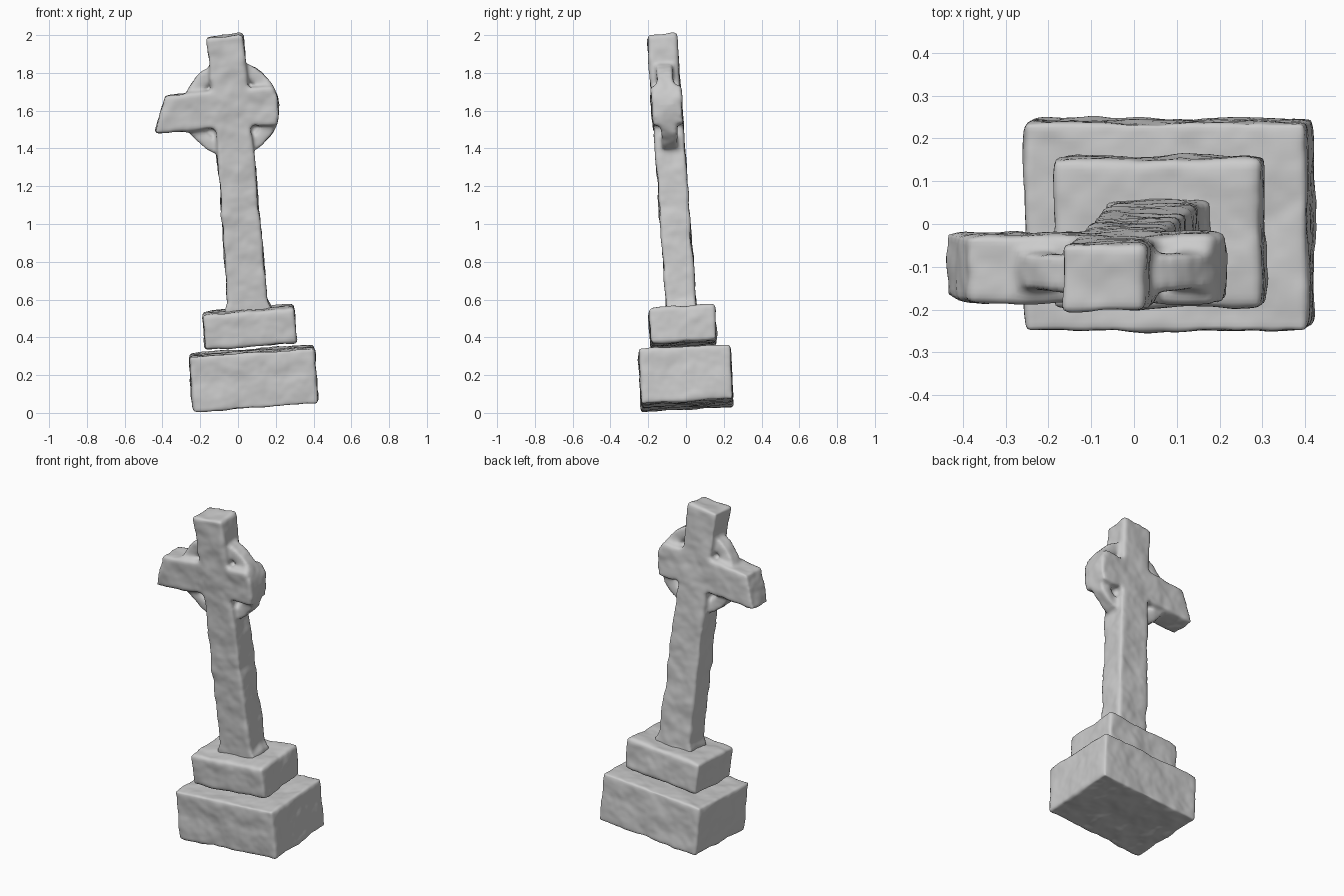
import bpy, bmesh
from math import radians, cos, sin, tau
from mathutils import Matrix

if "Cube" in bpy.data.objects:
    bpy.data.objects.remove(bpy.data.objects["Cube"])

# Shared noise for the weathered stone surface
grain = bpy.data.textures.new("stone_grain", 'CLOUDS')
grain.noise_scale = 0.13


def extrude_profile(bm, points, depth):
    """Add a closed x/z outline extruded symmetrically along y."""
    face = bm.faces.new([bm.verts.new((x, -depth / 2, z)) for x, z in points])
    new = bmesh.ops.extrude_face_region(bm, geom=[face])["geom"]
    verts = [v for v in new if isinstance(v, bmesh.types.BMVert)]
    bmesh.ops.translate(bm, verts=verts, vec=(0, depth, 0))


def add_ring(bm, outer, inner, depth, steps=48):
    """Add a rectangular-section ring standing in the x/z plane."""
    loops = []
    for i in range(steps):
        c, s = cos(tau * i / steps), sin(tau * i / steps)
        loops.append([bm.verts.new((r * c, y, r * s)) for r, y in (
            (outer, -depth / 2), (outer, depth / 2),
            (inner, depth / 2), (inner, -depth / 2))])
    for i in range(steps):
        a, b = loops[i], loops[(i + 1) % steps]
        for j in range(4):
            k = (j + 1) % 4
            bm.faces.new((a[j], a[k], b[k], b[j]))


def finish_stone(name, bm, location, tilt_x, tilt_y, voxel=0.012, rounding=6):
    """Turn a bmesh into a tilted, worn stone object."""
    bmesh.ops.recalc_face_normals(bm, faces=bm.faces)
    mesh = bpy.data.meshes.new(name)
    bm.to_mesh(mesh)
    bm.free()
    obj = bpy.data.objects.new(name, mesh)
    bpy.context.collection.objects.link(obj)
    obj.location = location
    obj.rotation_euler = (radians(tilt_x), radians(tilt_y), 0)
    remesh = obj.modifiers.new("fuse", 'REMESH')
    remesh.mode = 'VOXEL'
    remesh.voxel_size = voxel
    remesh.use_smooth_shade = True
    smooth = obj.modifiers.new("worn_edges", 'SMOOTH')
    smooth.factor = 0.5
    smooth.iterations = rounding
    bumps = obj.modifiers.new("weathering", 'DISPLACE')
    bumps.texture = grain
    bumps.strength = 0.022
    bumps.mid_level = 0.5
    return obj


def stone_block(name, size, location, tilt_x, tilt_y):
    bm = bmesh.new()
    bmesh.ops.create_cube(bm, size=1, matrix=Matrix.Diagonal((*size, 1)))
    return finish_stone(name, bm, location, tilt_x, tilt_y, rounding=8)


# Two stepped base blocks, slightly sunken to one side
stone_block("lower_base", (0.665, 0.485, 0.29), (0.083, 0.0, 0.184), 2.8, -4)
stone_block("upper_base", (0.485, 0.35, 0.19), (0.06, -0.018, 0.453), 3.5, -4.5)

# Leaning ringed cross with a broken right arm, origin at the arm crossing
bm = bmesh.new()
outline = [(-0.125, -1.1), (-0.12, -1.055), (-0.106, -1.02), (-0.095, -0.25),
           (-0.095, -0.095), (-0.415, -0.095), (-0.345, 0.1),
           (-0.095, 0.105), (-0.1, 0.385), (0.095, 0.395),
           (0.095, 0.105), (0.225, 0.1), (0.247, 0.05), (0.247, -0.05),
           (0.23, -0.1), (0.095, -0.095), (0.098, -0.25), (0.104, -1.02),
           (0.12, -1.055), (0.125, -1.1)]
extrude_profile(bm, outline, 0.157)
# Ring, and the thin web left behind its pierced corners
add_ring(bm, 0.252, 0.185, 0.085)
web = [(0.22 * cos(tau * i / 32), 0.22 * sin(tau * i / 32)) for i in range(32)]
extrude_profile(bm, web, 0.035)
finish_stone("ringed_cross", bm, (-0.035, -0.1, 1.61), 4, -4.8)
